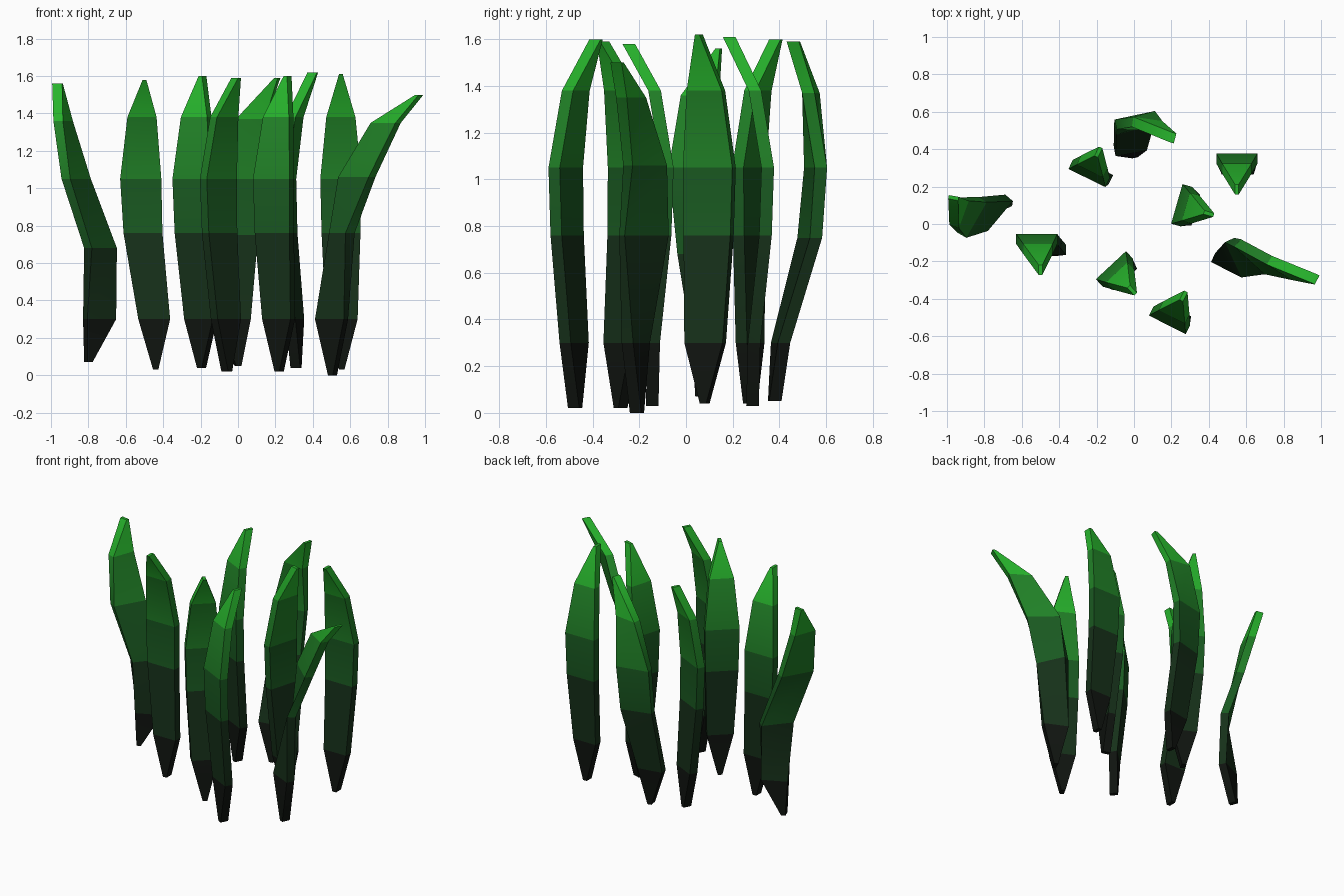
import bpy
from math import radians, cos, sin
from mathutils import Vector

if "Cube" in bpy.data.objects:
    bpy.data.objects.remove(bpy.data.objects["Cube"])

# Greens from the dark root to the bright tip, one per blade section
COLOURS = [(0.005, 0.007, 0.005), (0.008, 0.03, 0.01), (0.01, 0.10, 0.015),
           (0.015, 0.22, 0.02), (0.02, 0.45, 0.025)]
MATS = []
for i, c in enumerate(COLOURS):
    m = bpy.data.materials.new(f"blade_green_{i}")
    m.diffuse_color = (*c, 1)
    m.use_nodes = True
    m.node_tree.nodes["Principled BSDF"].inputs["Base Color"].default_value = m.diffuse_color
    MATS.append(m)

HALF = [0.014, 0.085, 0.104, 0.11, 0.078, 0.01]   # half widths root to tip
THICK = 0.027                                     # half thickness


def blade(name, rings):
    """Loft a rectangular section through rings of (x, y, z, angle)."""
    verts, faces, levels = [], [], []
    for (x, y, z, a), h in zip(rings, HALF):
        a = radians(a)
        u = Vector((cos(a), sin(a), 0)) * h
        n = Vector((-sin(a), cos(a), 0)) * THICK
        c = Vector((x, y, z))
        verts += [c - u - n, c + u - n, c + u + n, c - u + n]
    last = len(rings) - 1
    for r in range(last):
        for k in range(4):
            j = (k + 1) % 4
            faces.append((4*r + k, 4*r + j, 4*r + 4 + j, 4*r + 4 + k))
            levels.append(r)
    faces += [(3, 2, 1, 0), tuple(4*last + k for k in range(4))]
    levels += [0, last - 1]
    mesh = bpy.data.meshes.new(name)
    mesh.from_pydata(verts, [], faces)
    for m in MATS:
        mesh.materials.append(m)
    for p, lv in zip(mesh.polygons, levels):
        p.material_index = lv
    ob = bpy.data.objects.new(name, mesh)
    bpy.context.collection.objects.link(ob)
    bpy.ops.object.select_all(action='DESELECT')
    ob.select_set(True)
    bpy.context.view_layer.objects.active = ob
    bpy.ops.object.shade_smooth_by_angle(angle=radians(50))


def simple_blade(name, base, mid, tip, angle):
    """Upright blade that swells out to mid and hooks over to its tip."""
    b, m, t = Vector(base), Vector((*mid, 1.05)), Vector(tip)
    low, high = b.lerp(m, 0.1), b.lerp(m, 0.85)
    neck = m.lerp(t, 0.33)
    rings = [(b.x, b.y, b.z), (low.x, low.y, 0.3), (high.x, high.y, 0.76),
             (m.x, m.y, 1.05), (neck.x, neck.y, 1.38), (t.x, t.y, t.z)]
    blade(name, [(*r, angle) for r in rings])


# Upright blades: root, widest point, tip, direction of the flat side
simple_blade("blade_left", (-.44, -.145, .03), (-.52, -.08), (-.5, -.245, 1.58), 0)
simple_blade("blade_back_left", (-.195, .275, .04), (-.24, .27), (-.19, .385, 1.6), -26)
simple_blade("blade_back_right", (.555, .285, .03), (.55, .35), (.55, .185, 1.61), 0)
simple_blade("blade_middle_right", (.31, .08, .04), (.255, .10), (.40, .055, 1.62), 74)
simple_blade("blade_front_middle", (-.06, -.28, .02), (-.105, -.24), (-.01, -.355, 1.59), 43)
simple_blade("blade_front", (.22, -.475, .02), (.19, -.515), (.265, -.385, 1.6), -27)

# Twisted blades
blade("blade_back", [(0, .38, .05, 10), (-.02, .405, .3, 10), (0, .53, .75, 15),
                     (.01, .555, 1.05, 12), (.07, .535, 1.37, -8), (.21, .46, 1.59, -15)])
blade("blade_far_left", [(-.80, .07, .07, 20), (-.74, .085, .3, 25), (-.735, .06, .68, 50),
                         (-.865, .035, 1.05, 60), (-.935, .06, 1.36, 70), (-.965, .14, 1.56, 80)])
blade("blade_far_right", [(.505, -.21, 0, -25), (.5, -.215, .3, -25), (.555, -.18, .76, -65),
                          (.635, -.175, 1.06, -42), (.79, -.235, 1.35, -32), (.97, -.295, 1.5, -28)])
